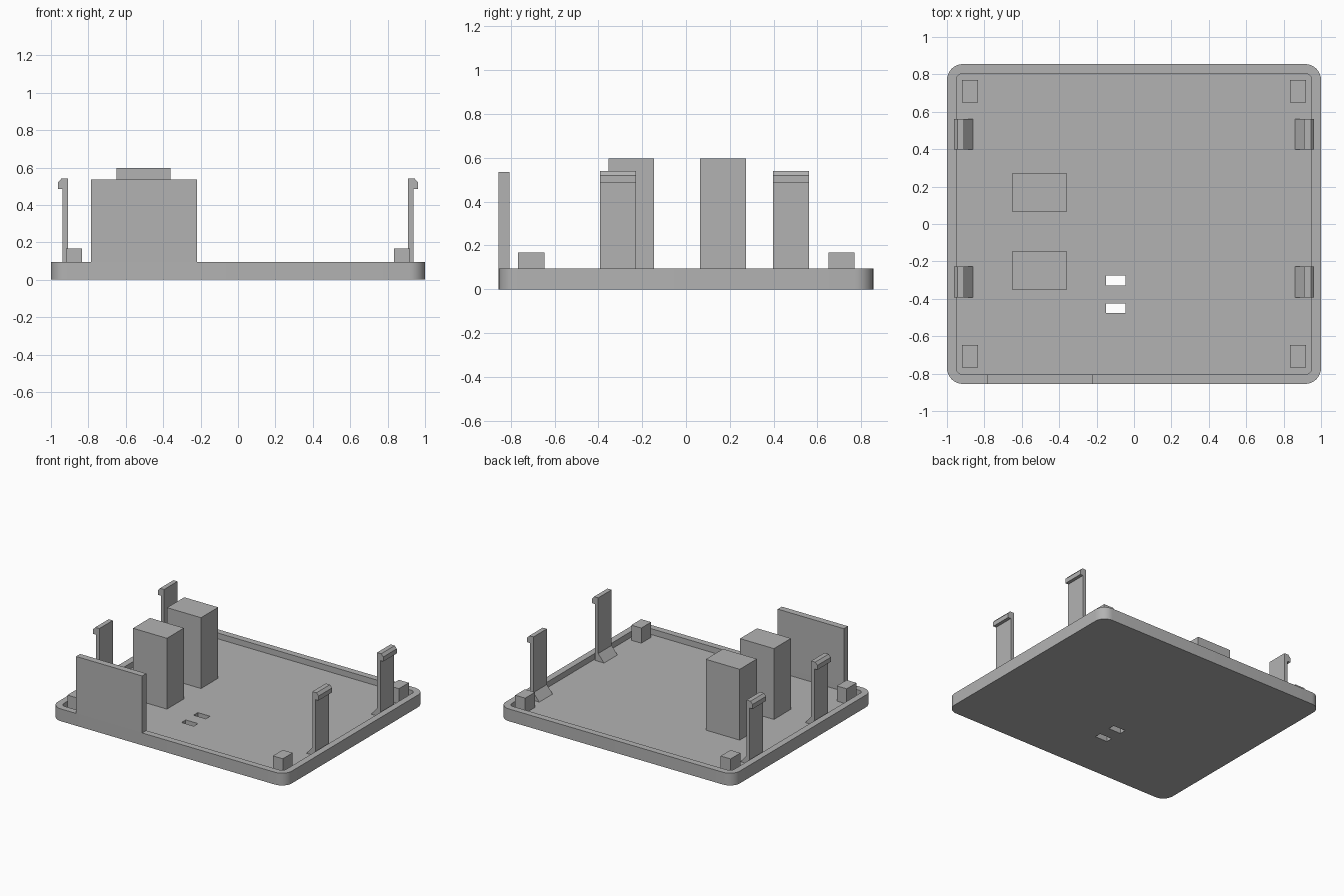
import bpy, bmesh

cube = bpy.data.objects.get("Cube")
if cube:
    bpy.data.objects.remove(cube, do_unlink=True)

FLOOR, RIM = 0.05, 0.095

# Single plastic colour
plastic = bpy.data.materials.new("grey plastic")
plastic.use_nodes = True
grey = (0.45, 0.45, 0.45, 1)
plastic.diffuse_color = grey
plastic.node_tree.nodes["Principled BSDF"].inputs["Base Color"].default_value = grey


def add_object(name, bm):
    bmesh.ops.recalc_face_normals(bm, faces=bm.faces)
    mesh = bpy.data.meshes.new(name)
    bm.to_mesh(mesh)
    bm.free()
    mesh.materials.append(plastic)
    obj = bpy.data.objects.new(name, mesh)
    bpy.context.collection.objects.link(obj)
    return obj


def box(name, xs, ys, zs, radius=0):
    """Box between limits, with optional rounded vertical corners."""
    bm = bmesh.new()
    bmesh.ops.create_cube(bm, size=1)
    for v in bm.verts:
        v.co = [lim[0] if c < 0 else lim[1] for c, lim in zip(v.co, (xs, ys, zs))]
    if radius:
        upright = [e for e in bm.edges if abs(e.verts[0].co.z - e.verts[1].co.z) > 0.01]
        bmesh.ops.bevel(bm, geom=upright, offset=radius, segments=8,
                        profile=0.5, affect='EDGES')
    return add_object(name, bm)


def extrude_y(name, profile, y0, y1):
    """Extrude an x-z profile along y."""
    bm = bmesh.new()
    face = bm.faces.new([bm.verts.new((x, y0, z)) for x, z in profile])
    new = bmesh.ops.extrude_face_region(bm, geom=[face])["geom"]
    verts = [g for g in new if isinstance(g, bmesh.types.BMVert)]
    bmesh.ops.translate(bm, verts=verts, vec=(0, y1 - y0, 0))
    return add_object(name, bm)


def cut(target, cutter):
    mod = target.modifiers.new("cut", 'BOOLEAN')
    mod.operation, mod.solver, mod.object = 'DIFFERENCE', 'EXACT', cutter
    bpy.context.view_layer.objects.active = target
    bpy.ops.object.modifier_apply(modifier=mod.name)
    bpy.data.objects.remove(cutter, do_unlink=True)


# Tray with rounded corners, recessed floor and two slots
tray = box("tray", (-1, 1), (-0.855, 0.855), (0, RIM), 0.085)
cut(tray, box("cavity", (-0.95, 0.95), (-0.805, 0.805), (FLOOR, 0.3), 0.035))
for y in (-0.302, -0.45):
    cut(tray, box("slot", (-0.15, -0.045), (y - 0.026, y + 0.026), (-0.1, 0.2)))

# Upright panel on the front rim
box("front_panel", (-0.785, -0.22), (-0.855, -0.805), (RIM, 0.535))

# Two tall support blocks
for name, y0, y1 in (("front_block", -0.353, -0.145), ("rear_block", 0.063, 0.273)):
    box(name, (-0.65, -0.36), (y0, y1), (FLOOR, 0.597))

# Corner posts and snap clips, mirrored left and right
clip = [(0.86, FLOOR), (0.938, FLOOR), (0.938, 0.485), (0.963, 0.485),
        (0.963, 0.52), (0.945, 0.54), (0.91, 0.54), (0.91, 0.11)]
for side, s in (("left", 1), ("right", -1)):
    xs = sorted((s * 0.835, s * 0.92))
    for end, post_y, clip_y in (("front", -0.707, -0.31), ("rear", 0.71, 0.48)):
        box(f"{end}_{side}_post", xs, (post_y - 0.06, post_y + 0.06), (FLOOR, 0.167))
        extrude_y(f"{end}_{side}_clip", [(s * x, z) for x, z in clip],
                  clip_y - 0.082, clip_y + 0.082)

# Smooth rounded corners while keeping edges sharp
bpy.ops.object.select_all(action='DESELECT')
tray.select_set(True)
bpy.context.view_layer.objects.active = tray
bpy.ops.object.shade_smooth_by_angle()
